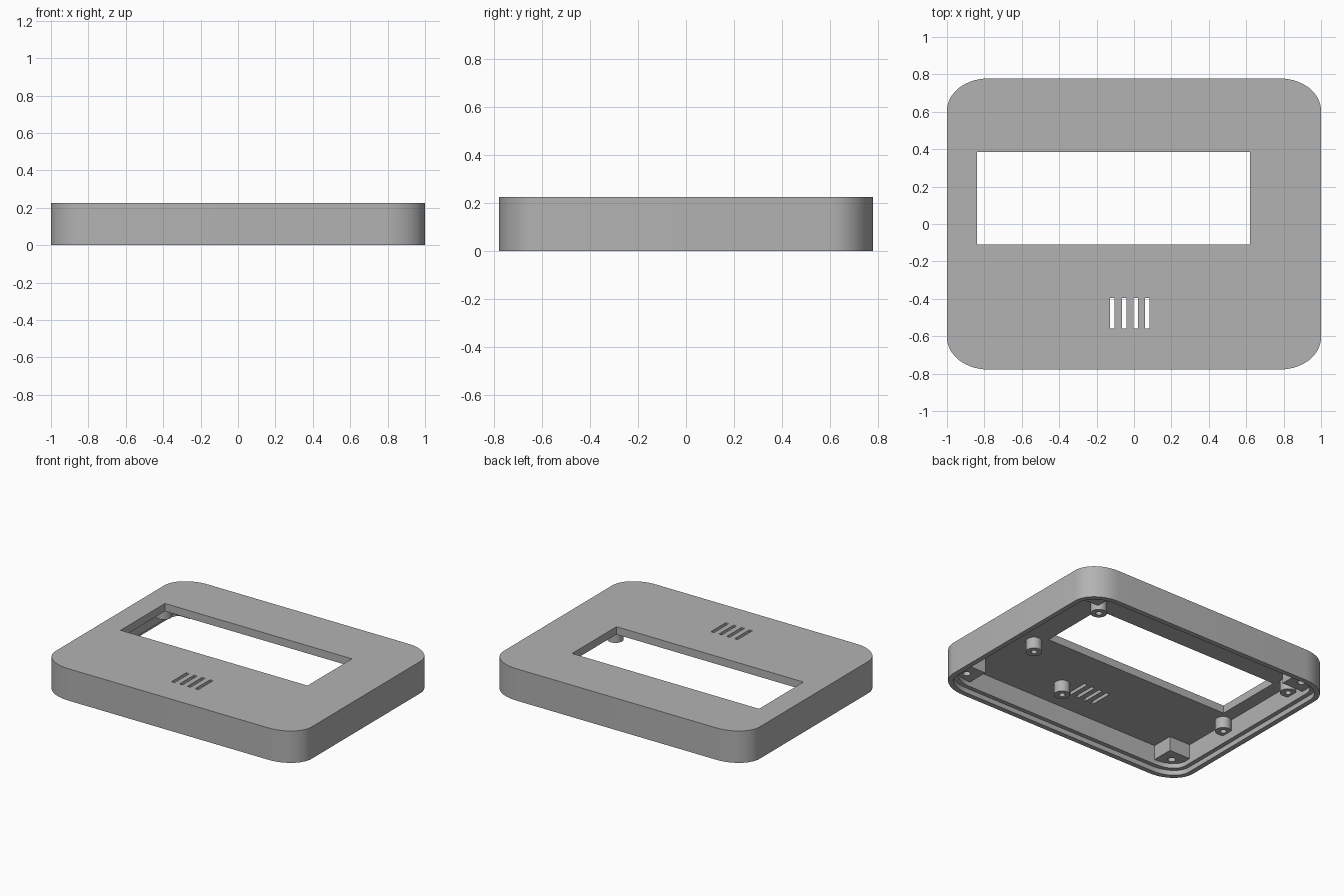
import bpy, bmesh, math

if "Cube" in bpy.data.objects:
    bpy.data.objects.remove(bpy.data.objects["Cube"])

HX, HY, H = 1.0, 0.778, 0.225      # half width, half depth, height
CEIL = 0.17                        # underside of the top plate
BLOCK_Z, POST_Z = 0.068, 0.09      # lower ends of corner blocks and posts

grey = bpy.data.materials.new("plastic_grey")
grey.diffuse_color = (0.45, 0.45, 0.45, 1)
grey.use_nodes = True
grey.node_tree.nodes["Principled BSDF"].inputs["Base Color"].default_value = grey.diffuse_color


def corner(d, n=14):
    """Elliptical corner arc in the +x +y quadrant, inset by d."""
    rx, ry = 0.22 - d, 0.172 - d
    return [(HX - d - rx + rx * math.cos(a), HY - d - ry + ry * math.sin(a))
            for a in (math.pi / 2 * i / n for i in range(n + 1))]


def outline(d):
    c = corner(d)
    return (c + [(-x, y) for x, y in reversed(c)]
            + [(-x, -y) for x, y in c] + [(x, -y) for x, y in reversed(c)])


def rect(x0, x1, y0, y1):
    return [(x0, y0), (x1, y0), (x1, y1), (x0, y1)]


def circle(cx, cy, r, n=32):
    return [(cx + r * math.cos(2 * math.pi * i / n),
             cy + r * math.sin(2 * math.pi * i / n)) for i in range(n)]


def prism(name, pts, z0, z1):
    bm = bmesh.new()
    f = bm.faces.new([bm.verts.new((x, y, z0)) for x, y in pts])
    ext = bmesh.ops.extrude_face_region(bm, geom=[f])
    for v in ext["geom"]:
        if isinstance(v, bmesh.types.BMVert):
            v.co.z = z1
    bmesh.ops.recalc_face_normals(bm, faces=bm.faces)
    me = bpy.data.meshes.new(name)
    bm.to_mesh(me)
    bm.free()
    me.materials.append(grey)
    ob = bpy.data.objects.new(name, me)
    bpy.context.collection.objects.link(ob)
    return ob


def activate(ob):
    bpy.ops.object.select_all(action='DESELECT')
    ob.select_set(True)
    bpy.context.view_layer.objects.active = ob


def cut(ob, pts, z0, z1):
    cutter = prism("cutter", pts, z0, z1)
    cutter.hide_render = True
    activate(ob)
    m = ob.modifiers.new("cut", 'BOOLEAN')
    m.operation, m.solver, m.object = 'DIFFERENCE', 'EXACT', cutter
    bpy.ops.object.modifier_apply(modifier=m.name)
    bpy.data.objects.remove(cutter)


def smooth(ob):
    activate(ob)
    bpy.ops.object.shade_smooth_by_angle(angle=math.radians(30))


# Hollow cover with a stepped lip around the open underside
cover = prism("cover", outline(0), 0, H)
cut(cover, outline(0.065), -0.1, CEIL)
cut(cover, outline(0.035), -0.1, 0.035)

# Display window and four vent slots
cut(cover, rect(-0.84, 0.62, -0.11, 0.385), 0.1, 0.4)
for i in range(4):
    x = -0.115 + 0.0617 * i
    cut(cover, rect(x - 0.012, x + 0.012, -0.56, -0.395), 0.1, 0.4)
smooth(cover)

# Screw blocks filling the four inner corners
for sx in (-1, 1):
    for sy in (-1, 1):
        arc = corner(0.055)
        pts = [(0.77, 0.56), (arc[0][0], 0.56)] + arc + [(0.77, arc[-1][1])]
        block = prism("corner_block", [(sx * x, sy * y) for x, y in pts],
                      BLOCK_Z, CEIL + 0.01)
        cut(block, circle(sx * 0.855, sy * 0.645, 0.025), 0, CEIL - 0.01)
        smooth(block)

# Round mounting posts: four around the window, one beside the vents
for x, y in ((-0.90, -0.185), (0.68, -0.185), (-0.90, 0.46), (0.68, 0.46), (0.19, -0.49)):
    post = prism("mounting_post", circle(x, y, 0.052), POST_Z, CEIL + 0.01)
    cut(post, circle(x, y, 0.02), 0, CEIL - 0.01)
    smooth(post)
